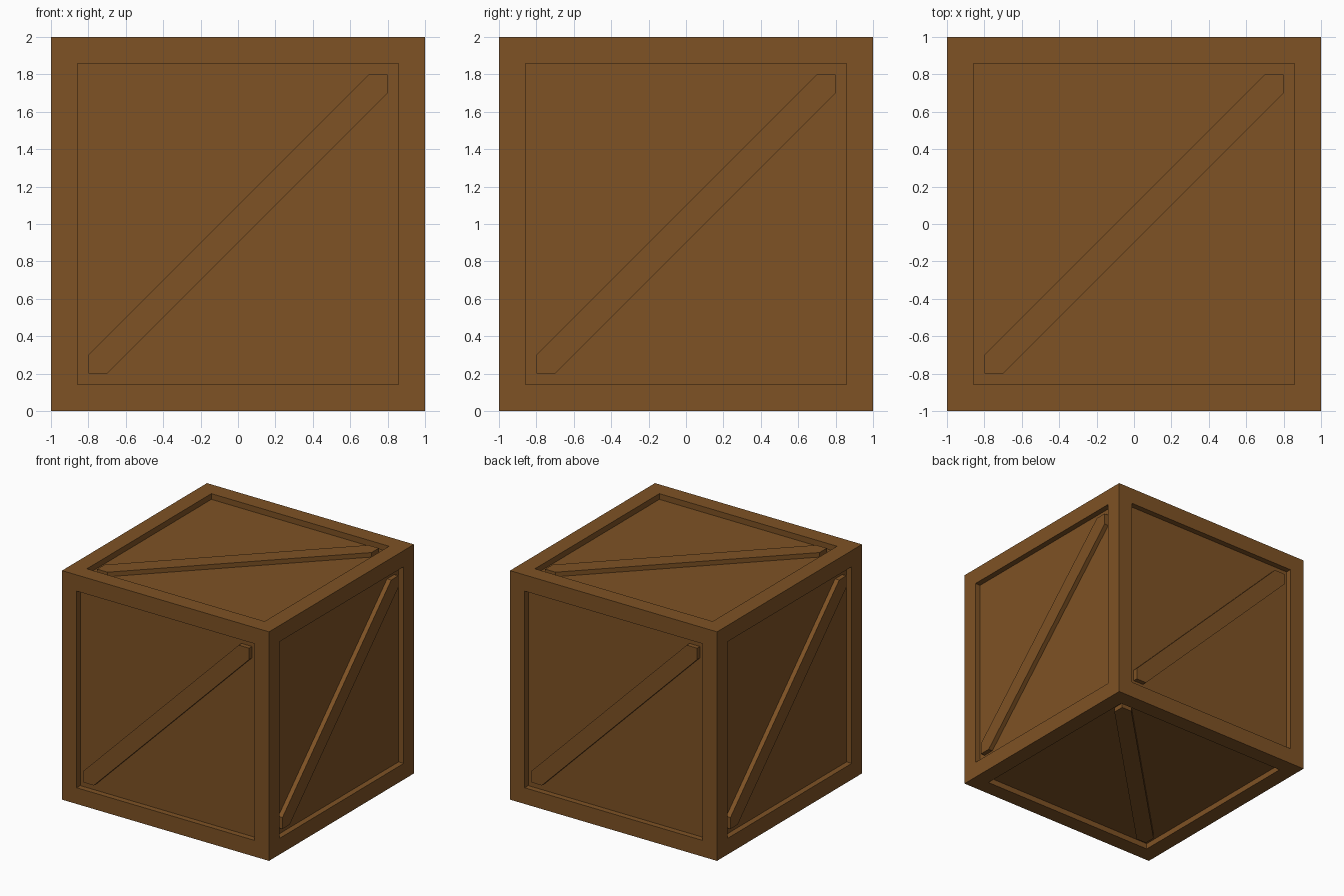
import bpy, bmesh
from mathutils import Vector, Matrix

if "Cube" in bpy.data.objects:
    bpy.data.objects.remove(bpy.data.objects["Cube"])

wood = bpy.data.materials.new("brown_wood")
wood.diffuse_color = (0.21, 0.085, 0.018, 1)
wood.use_nodes = True
wood.node_tree.nodes["Principled BSDF"].inputs["Base Color"].default_value = wood.diffuse_color

BORDER, DEPTH, DROP, HALF = 0.2, 0.05, 0.01, 0.1
INNER = 1 - BORDER


def add_object(name, bm, matrix=None):
    bmesh.ops.recalc_face_normals(bm, faces=bm.faces)
    mesh = bpy.data.meshes.new(name)
    bm.to_mesh(mesh)
    bm.free()
    mesh.materials.append(wood)
    ob = bpy.data.objects.new(name, mesh)
    if matrix:
        ob.matrix_world = matrix
    bpy.context.collection.objects.link(ob)


# Crate body: a cube with a straight-walled recess in every face
bm = bmesh.new()
bmesh.ops.create_cube(bm, size=2, matrix=Matrix.Translation((0, 0, 1)))
panels = list(bm.faces)
bmesh.ops.inset_individual(bm, faces=panels, thickness=BORDER)
for f in bmesh.ops.extrude_discrete_faces(bm, faces=panels)["faces"]:
    f.normal_update()
    bmesh.ops.translate(bm, verts=f.verts, vec=-f.normal * DEPTH)
add_object("crate_body", bm)

# Diagonal braces: one per side, defined by that side's right and up directions
X, Y, Z = Vector((1, 0, 0)), Vector((0, 1, 0)), Vector((0, 0, 1))
sides = {"front": (X, Z), "right": (Y, Z), "back": (-X, Z),
         "left": (-Y, Z), "top": (X, Y), "bottom": (Y, X)}
a, b = INNER, INNER - HALF
outline = [(-a, -a), (-b, -a), (a, b), (a, a), (b, a), (-a, -b)]

for name, (u, v) in sides.items():
    bm = bmesh.new()
    base = bm.faces.new([bm.verts.new((x, y, 1 - DEPTH - 0.005)) for x, y in outline])
    ext = bmesh.ops.extrude_face_region(bm, geom=[base], use_keep_orig=True)
    top = [e for e in ext["geom"] if isinstance(e, bmesh.types.BMVert)]
    bmesh.ops.translate(bm, verts=top, vec=(0, 0, DEPTH + 0.005 - DROP))
    turn = Matrix((u, v, u.cross(v))).transposed().to_4x4()
    add_object(name + "_brace", bm, Matrix.Translation((0, 0, 1)) @ turn)
